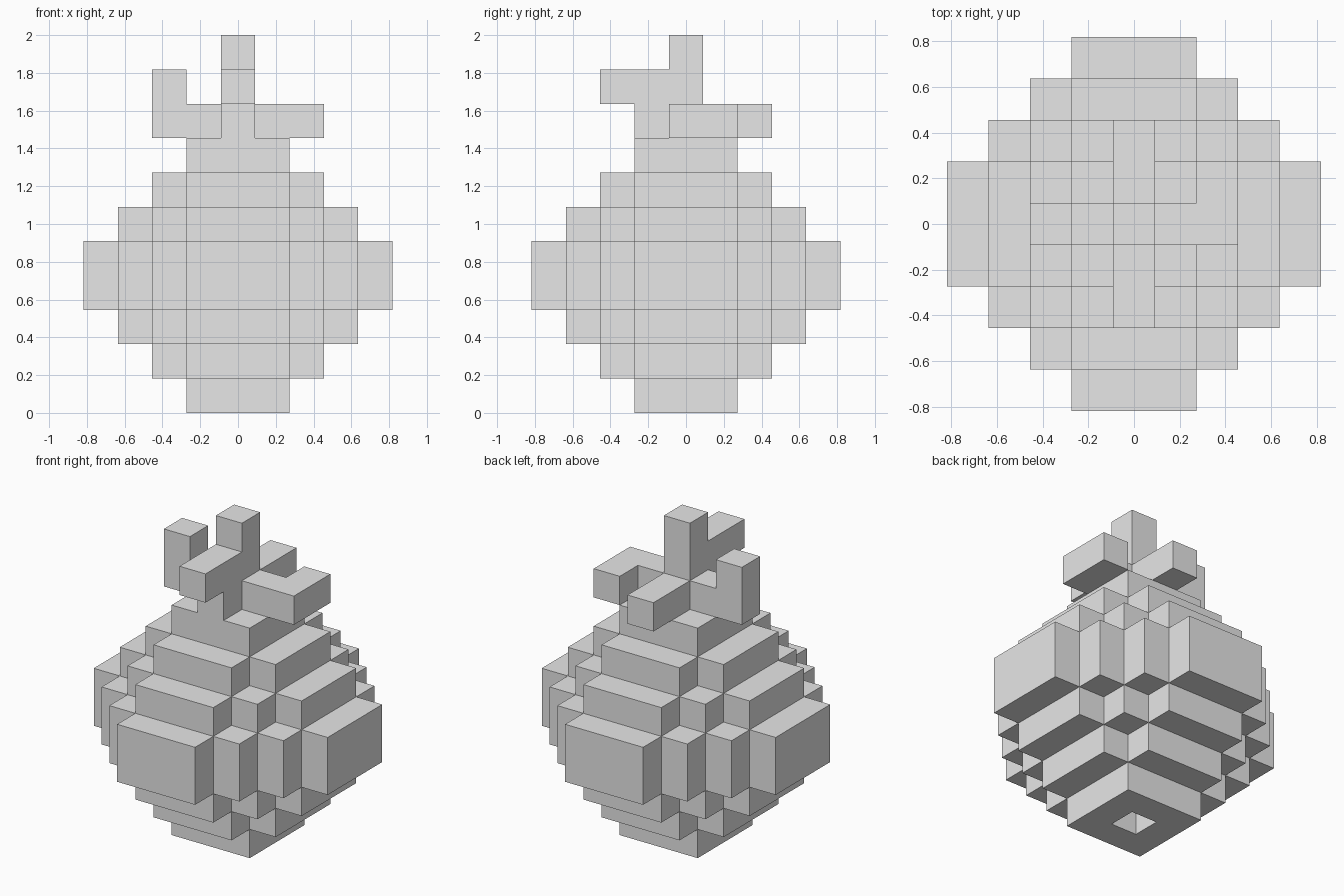
import bpy
import bmesh
import math
from mathutils import Vector

UNIT = 2 / 11  # edge of one cube; the model is eleven cubes tall

if "Cube" in bpy.data.objects:
    bpy.data.objects.remove(bpy.data.objects["Cube"], do_unlink=True)

grey = bpy.data.materials.new("plain_grey")
grey.use_nodes = True
grey.diffuse_color = (0.8, 0.8, 0.8, 1)
grey.node_tree.nodes["Principled BSDF"].inputs["Base Color"].default_value = (0.8, 0.8, 0.8, 1)


def build_blocks(name, cells):
    """Fuse unit cubes into one flat-faced skin, keeping only outer faces."""
    cells = set(cells)
    bm = bmesh.new()
    for cell in cells:
        centre = Vector(cell) + Vector((0, 0, 0.5))
        for axis in range(3):
            for side in (-1, 1):
                normal = Vector((0, 0, 0))
                normal[axis] = side
                if tuple(int(c + n) for c, n in zip(cell, normal)) in cells:
                    continue
                u = Vector((0, 0, 0))
                u[(axis + 1) % 3] = 0.5
                v = normal.cross(u)
                corners = (-u - v, u - v, u + v, v - u)
                bm.faces.new([bm.verts.new((centre + normal / 2 + c) * UNIT) for c in corners])
    bmesh.ops.remove_doubles(bm, verts=bm.verts, dist=0.001)
    bmesh.ops.dissolve_limit(bm, angle_limit=math.radians(1), verts=bm.verts, edges=bm.edges)
    mesh = bpy.data.meshes.new(name)
    bm.to_mesh(mesh)
    bm.free()
    mesh.materials.append(grey)
    obj = bpy.data.objects.new(name, mesh)
    bpy.context.collection.objects.link(obj)
    return obj


# Round stepped body: each layer is a blunt diamond of the given reach
body = set()
for z, reach in enumerate((1, 2, 3, 4, 4, 3, 2, 1)):
    for x in range(-reach, reach + 1):
        for y in range(-reach, reach + 1):
            if max(abs(x), 1) + max(abs(y), 1) <= reach + 1:
                body.add((x, y, z))
body.remove((0, 0, 0))  # dimple under the base
build_blocks("body", body)

# Stem and its four crooked branches
build_blocks("stem", [(0, 0, z) for z in (8, 9, 10)])
build_blocks("front_branch", [(0, -1, 8), (0, -1, 9), (0, -2, 9)])
build_blocks("back_branch", [(0, 1, 8), (0, 2, 8)])
build_blocks("left_branch", [(1, 0, 8), (2, 0, 8), (2, 1, 8)])
build_blocks("right_branch", [(-1, 0, 8), (-2, 0, 8), (-2, 0, 9)])
